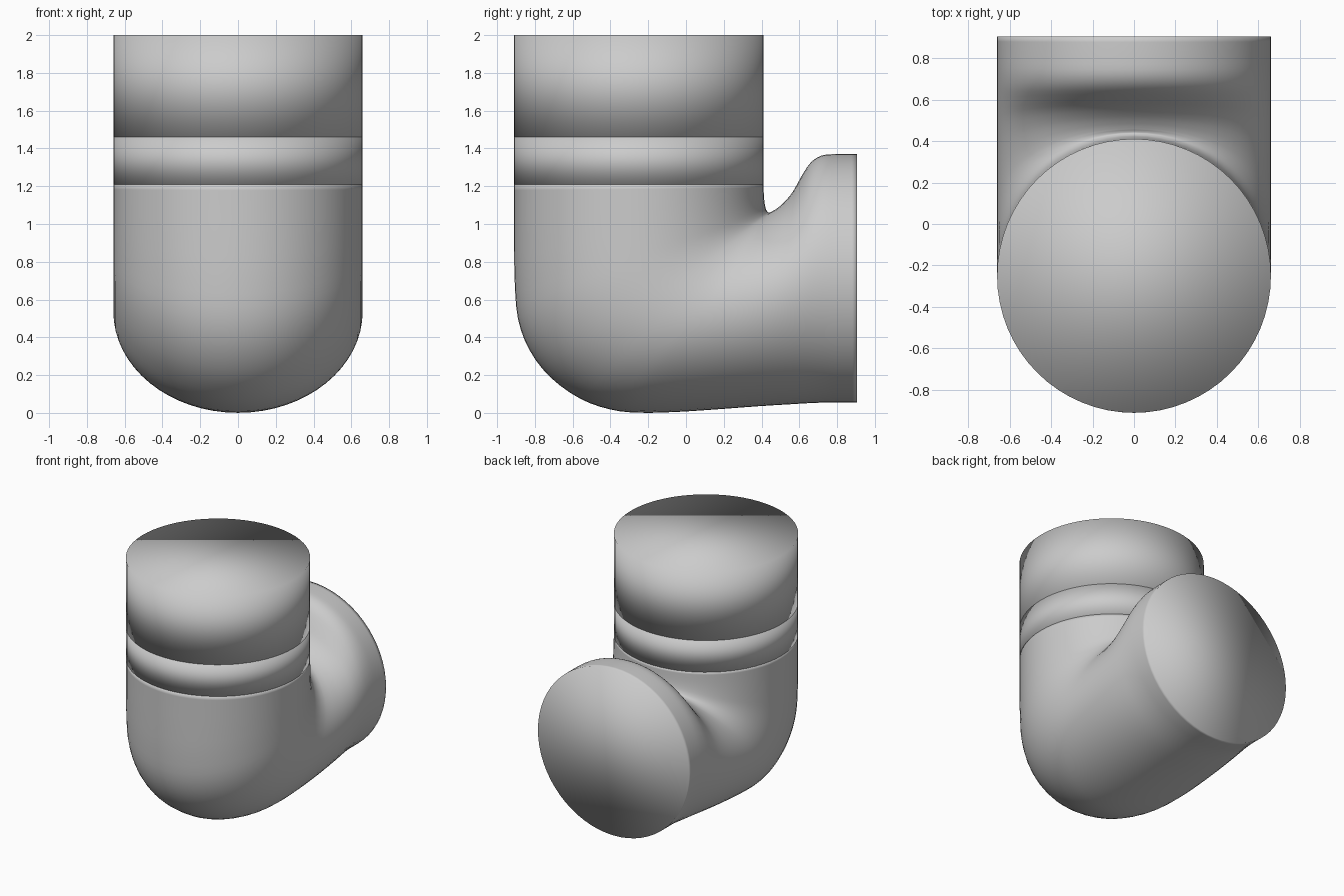
import bpy, bmesh, math
from mathutils import Vector

if "Cube" in bpy.data.objects:
    bpy.data.objects.remove(bpy.data.objects["Cube"])

SEG = 64
R = 0.66


def ring(outer, inner):
    """Elliptical section spanning two points of the side profile (y, z)."""
    a, b = Vector((0, *outer)), Vector((0, *inner))
    mid, half = (a + b) / 2, (a - b) / 2
    return [mid + half * math.cos(t) + Vector((R * math.sin(t), 0, 0))
            for t in (2 * math.pi * i / SEG for i in range(SEG))]


def loft(name, stations):
    """Closed, smooth tube skinned through the given sections."""
    bm = bmesh.new()
    rings = [[bm.verts.new(p) for p in ring(o, i)] for o, i in stations]
    for lo, hi in zip(rings, rings[1:]):
        for k in range(SEG):
            n = (k + 1) % SEG
            bm.faces.new((lo[k], lo[n], hi[n], hi[k]))
    bm.faces.new(rings[0])
    bm.faces.new(rings[-1])
    bmesh.ops.recalc_face_normals(bm, faces=bm.faces)
    for f in bm.faces:
        f.smooth = True
    me = bpy.data.meshes.new(name)
    bm.to_mesh(me)
    bm.free()
    ob = bpy.data.objects.new(name, me)
    bpy.context.collection.objects.link(ob)
    return ob


def refine(rows, steps=3):
    """Catmull-Rom interpolation between the profile stations."""
    v = [Vector((*o, *i)) for o, i in rows]
    out = []
    for k in range(len(v) - 1):
        p0, p1, p2, p3 = v[max(k - 1, 0)], v[k], v[k + 1], v[min(k + 2, len(v) - 1)]
        for s in range(steps):
            t = s / steps
            out.append(0.5 * (2 * p1 + (p2 - p0) * t
                              + (2 * p0 - 5 * p1 + 4 * p2 - p3) * t * t
                              + (3 * p1 - p0 - 3 * p2 + p3) * t ** 3))
    out.append(v[-1])
    return [((q[0], q[1]), (q[2], q[3])) for q in out]


def level(z):
    return ((-0.91, z), (0.41, z))


# Upper pipe and the collar below it
loft("upper_pipe", [level(z) for z in (1.46, 2.0)])
loft("collar", [level(z) for z in (1.21, 1.46)])

# Elbow: outer heel and inner throat, from the collar round to the rear outlet
elbow = [
    ((-0.91, 1.21), (0.41, 1.21)), ((-0.91, 1.08), (0.413, 1.14)),
    ((-0.91, 0.90), (0.418, 1.10)), ((-0.907, 0.70), (0.425, 1.075)),
    ((-0.89, 0.50), (0.432, 1.065)), ((-0.83, 0.335), (0.438, 1.06)),
    ((-0.72, 0.19), (0.443, 1.06)), ((-0.56, 0.075), (0.45, 1.063)),
    ((-0.40, 0.018), (0.456, 1.067)), ((-0.25, 0.001), (0.465, 1.072)),
    ((-0.05, 0.005), (0.485, 1.085)), ((0.18, 0.02), (0.52, 1.115)),
    ((0.38, 0.035), (0.565, 1.17)), ((0.54, 0.045), (0.61, 1.25)),
    ((0.66, 0.052), (0.66, 1.325)), ((0.75, 0.055), (0.72, 1.363)),
    ((0.82, 0.055), (0.80, 1.37)), ((0.905, 0.055), (0.905, 1.37)),
]
loft("elbow", refine(elbow))
